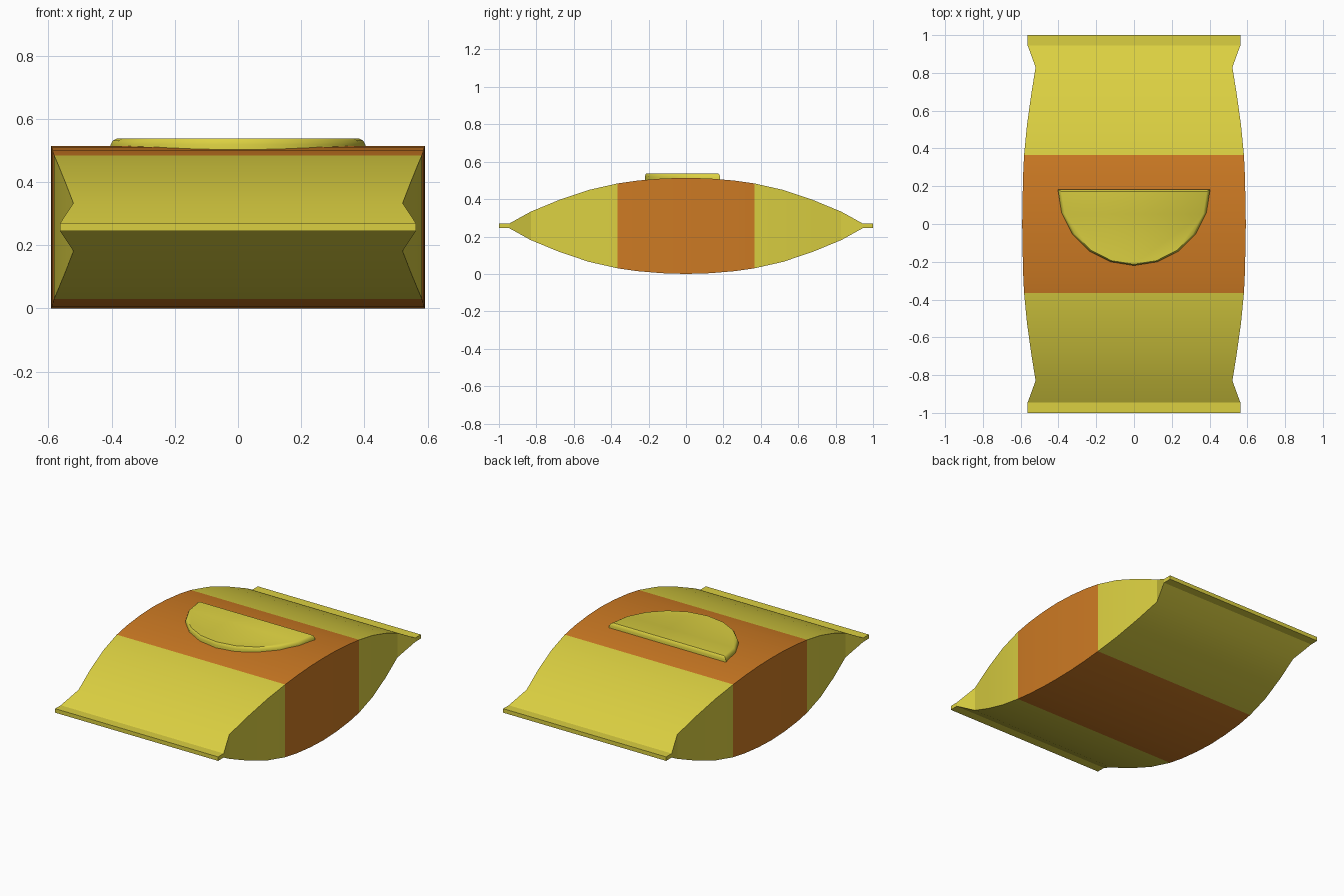
import bpy, bmesh, math

if "Cube" in bpy.data.objects:
    bpy.data.objects.remove(bpy.data.objects["Cube"])

CZ = 0.257  # mid height of the bag


def material(name, rgb):
    m = bpy.data.materials.new(name)
    m.diffuse_color = (*rgb, 1)
    m.use_nodes = True
    m.node_tree.nodes["Principled BSDF"].inputs["Base Color"].default_value = m.diffuse_color
    return m


yellow = material("yellow", (0.71, 0.63, 0.053))
orange = material("orange", (0.61, 0.195, 0.017))


def finish(name, bm, mats, angle):
    bmesh.ops.recalc_face_normals(bm, faces=bm.faces)
    me = bpy.data.meshes.new(name)
    bm.to_mesh(me)
    bm.free()
    ob = bpy.data.objects.new(name, me)
    bpy.context.collection.objects.link(ob)
    for m in mats:
        me.materials.append(m)
    bpy.ops.object.select_all(action='DESELECT')
    ob.select_set(True)
    bpy.context.view_layer.objects.active = ob
    bpy.ops.object.shade_smooth_by_angle(angle=math.radians(angle))
    return ob


# Pillow bag: rectangular sections (y, half width, half height), mirrored in y
half = [(0.13, 0.59, 0.253), (0.26, 0.587, 0.242), (0.365, 0.582, 0.227),
        (0.52, 0.567, 0.192), (0.68, 0.545, 0.138), (0.83, 0.521, 0.076),
        (0.945, 0.563, 0.0125), (1.0, 0.563, 0.0125)]
sections = [(-y, w, h) for y, w, h in reversed(half)] + [(0, 0.592, 0.257)] + half
bm = bmesh.new()
rings = [[bm.verts.new((sx * w, y, CZ + sz * h))
          for sx, sz in ((-1, -1), (1, -1), (1, 1), (-1, 1))]
         for y, w, h in sections]
for a, b in zip(rings, rings[1:]):
    for i in range(4):
        j = (i + 1) % 4
        bm.faces.new((a[i], a[j], b[j], b[i]))
bm.faces.new(rings[0])
bm.faces.new(rings[-1])
# orange band across the middle
for f in bm.faces:
    f.material_index = int(abs(f.calc_center_median().y) < 0.365)
finish("snack_bag", bm, [yellow, orange], 20)

# Half-round badge on top with a chamfered rim
bm = bmesh.new()
R, N = 0.403, 10


def outline(r, top, z):
    return [bm.verts.new((r * math.cos(math.pi + math.pi * i / N),
                          top + r * math.sin(math.pi + math.pi * i / N), z))
            for i in range(N + 1)]


levels = [outline(R, 0.183, 0.49), outline(R, 0.183, 0.519),
          outline(R - 0.007, 0.179, 0.531), outline(R - 0.018, 0.172, 0.537)]
for a, b in zip(levels, levels[1:]):
    for i in range(N + 1):
        j = (i + 1) % (N + 1)
        bm.faces.new((a[i], a[j], b[j], b[i]))
bm.faces.new(levels[0])
bm.faces.new(levels[-1])
finish("half_round_badge", bm, [yellow], 40)
